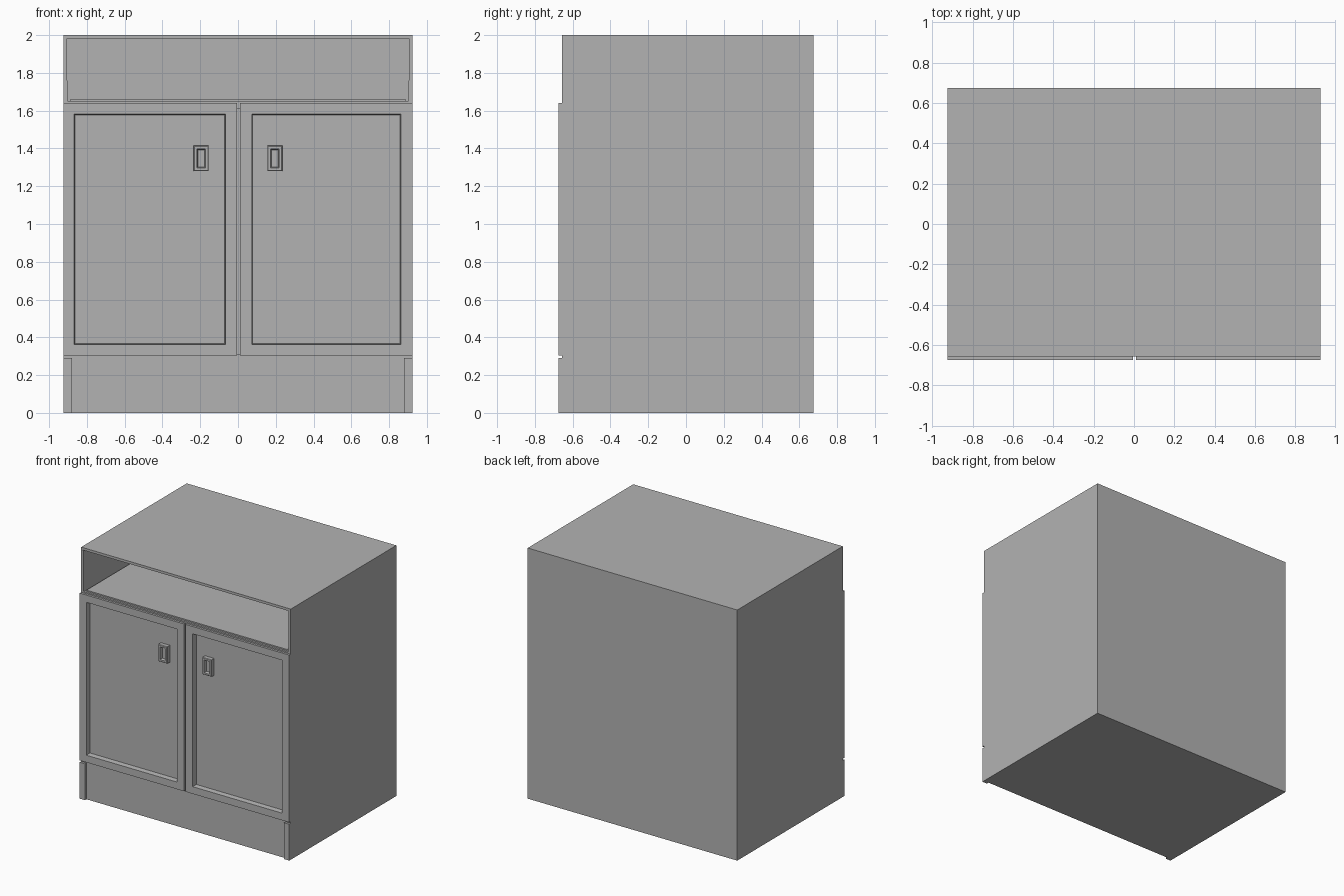
import bpy, bmesh

cube = bpy.data.objects.get("Cube")
if cube:
    bpy.data.objects.remove(cube, do_unlink=True)

# Single plain grey finish
GREY = (0.45, 0.45, 0.45, 1.0)
grey = bpy.data.materials.new("plain grey")
grey.use_nodes = True
grey.diffuse_color = GREY
bsdf = next(n for n in grey.node_tree.nodes if n.type == 'BSDF_PRINCIPLED')
bsdf.inputs["Base Color"].default_value = GREY


def grow(rect, d):
    """Rectangle (x0, x1, z0, z1) enlarged by d on every side."""
    x0, x1, z0, z1 = rect
    return (x0 - d, x1 + d, z0 - d, z1 + d)


def ring_solid(name, rings):
    """Closed solid from successive rectangles, each given as (rect, y)."""
    bm = bmesh.new()
    loops = []
    for (x0, x1, z0, z1), y in rings:
        loops.append([bm.verts.new((x, y, z))
                      for x, z in ((x0, z0), (x1, z0), (x1, z1), (x0, z1))])
    for a, b in zip(loops, loops[1:]):
        for i in range(4):
            j = (i + 1) % 4
            bm.faces.new((a[i], a[j], b[j], b[i]))
    bm.faces.new(loops[0])
    bm.faces.new(loops[-1])
    bmesh.ops.recalc_face_normals(bm, faces=bm.faces)
    mesh = bpy.data.meshes.new(name)
    bm.to_mesh(mesh)
    bm.free()
    mesh.materials.append(grey)
    obj = bpy.data.objects.new(name, mesh)
    bpy.context.collection.objects.link(obj)
    return obj


def box(name, rect, y0, y1):
    return ring_solid(name, [(rect, y0), (rect, y1)])


def cut(target, cutter):
    """Subtract the cutter from the target and discard it."""
    cutter.hide_render = True
    mod = target.modifiers.new("cut", 'BOOLEAN')
    mod.operation = 'DIFFERENCE'
    mod.solver = 'EXACT'
    mod.object = cutter
    bpy.context.view_layer.objects.active = target
    bpy.ops.object.modifier_apply(modifier=mod.name)
    bpy.data.objects.remove(cutter, do_unlink=True)


FRONT, BODY_FRONT, BACK = -0.675, -0.656, 0.675
PANEL = -0.637          # face of the sunken door panels

# Carcass: one block with an open top shelf and a cupboard space
carcass = box("carcass", (-0.925, 0.925, 0, 2), BODY_FRONT, BACK)
shelf_space = box("shelf_cutter", (-0.907, 0.907, 1.65, 1.98), -0.8, 0.65)
for v in shelf_space.data.vertices:      # sides narrow slightly downwards
    if v.co.z < 1.8:
        v.co.x *= 0.995
cut(carcass, shelf_space)
cut(carcass, box("cupboard_cutter", (-0.9, 0.9, 0.31, 1.61), -0.8, 0.65))

# Thin raised liner on the open shelf
box("shelf_liner", (-0.89, 0.89, 1.65, 1.66), -0.64, 0.65)

# Doors with sunken panels, and framed pulls set on them
doors = {
    "right": ((-0.925, -0.005, 0.305, 1.64), (-0.867, -0.066, 0.362, 1.582),
              (-0.235, -0.155, 1.28, 1.415)),
    "left": ((0.01, 0.925, 0.305, 1.64), (0.073, 0.862, 0.362, 1.582),
             (0.155, 0.235, 1.28, 1.415)),
}
for side, (outer, panel, pull) in doors.items():
    rear = grow(panel, 0.015)
    ring_solid(side + "_door", [
        (rear, -0.62), (rear, BODY_FRONT - 0.001), (outer, BODY_FRONT - 0.001),
        (outer, FRONT), (panel, FRONT), (grow(panel, -0.005), PANEL)])
    ring_solid(side + "_door_pull", [
        (pull, PANEL + 0.002), (pull, -0.668), (grow(pull, -0.004), -0.672),
        (grow(pull, -0.017), -0.672), (grow(pull, -0.022), -0.65)])

# Corner posts either side of the plinth
for side, x0, x1 in (("right", -0.925, -0.88), ("left", 0.88, 0.925)):
    box(side + "_plinth_post", (x0, x1, 0, 0.29), FRONT, BODY_FRONT)
